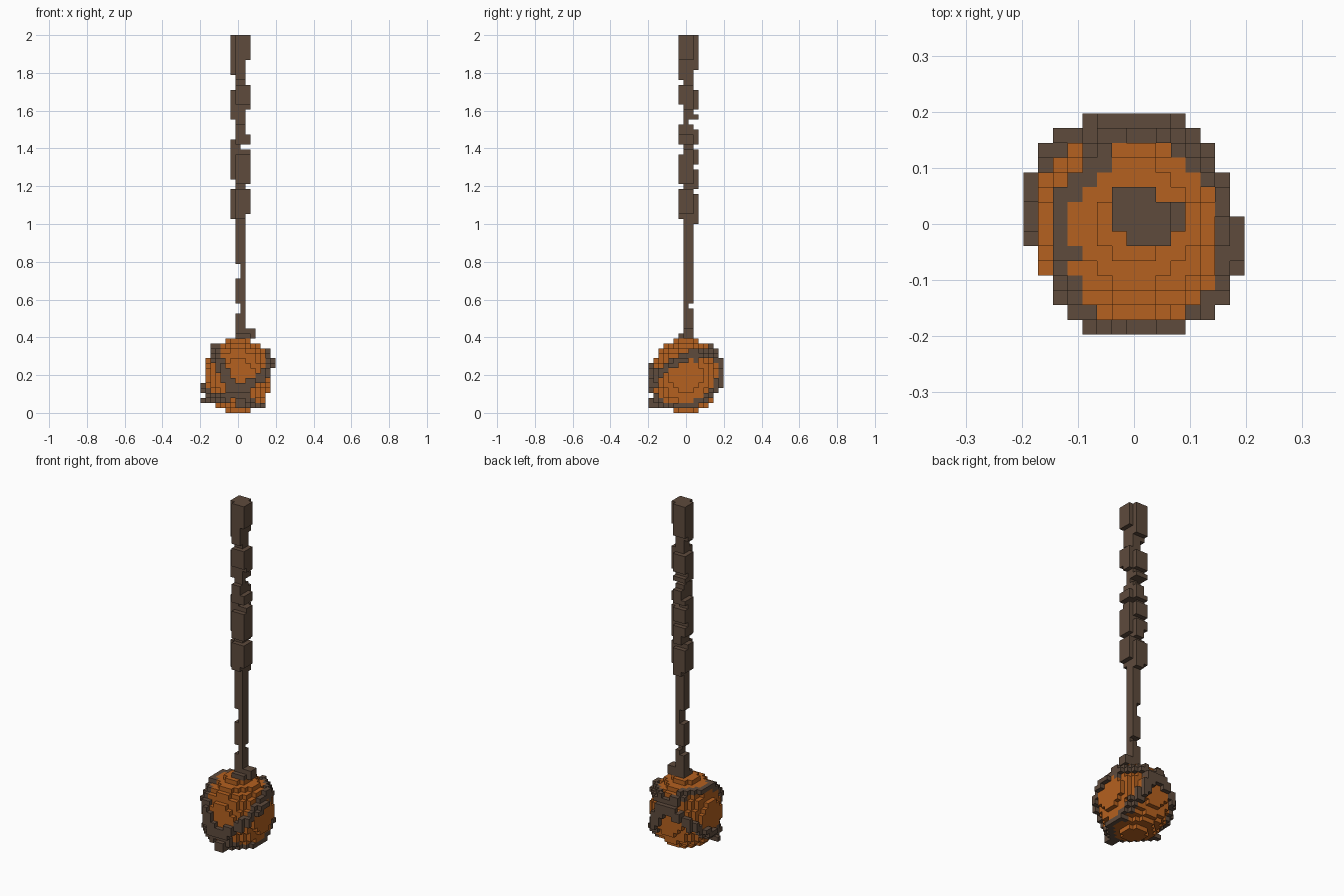
import bpy, bmesh
from mathutils import Vector

cube = bpy.data.objects.get("Cube")
if cube:
    bpy.data.objects.remove(cube)

S = 2 / 76          # edge of one cell
MID = 7             # centre cell of the ball in x, y and z


def material(name, rgb):
    m = bpy.data.materials.new(name)
    m.use_nodes = True
    m.diffuse_color = (*rgb, 1)
    m.node_tree.nodes["Principled BSDF"].inputs["Base Color"].default_value = (*rgb, 1)
    return m


orange = material("orange", (0.46, 0.119, 0.014))
brown = material("dark brown", (0.112, 0.07, 0.046))

# Each direction with two axes spanning the face, ordered so the face looks outward
SIDES = []
for a in range(3):
    for sign in (1, -1):
        n, u, v = (Vector([float(i == (a + k) % 3) for i in range(3)]) for k in range(3))
        SIDES.append((n * sign, u if sign > 0 else v, v if sign > 0 else u))


def build_cells(name, cells, mat):
    """Block object made of the outer faces of a set of grid cells."""
    bm = bmesh.new()
    for c in cells:
        centre = Vector(c)
        for n, u, v in SIDES:
            if tuple(int(i) for i in centre + n) in cells:
                continue
            mid = centre + n / 2 + Vector((-MID, -MID, 0.5))
            ring = [mid - u / 2 - v / 2, mid + u / 2 - v / 2,
                    mid + u / 2 + v / 2, mid - u / 2 + v / 2]
            bm.faces.new([bm.verts.new(p * S) for p in ring])
    bmesh.ops.remove_doubles(bm, verts=bm.verts, dist=S / 100)
    mesh = bpy.data.meshes.new(name)
    bm.to_mesh(mesh)
    bm.free()
    mesh.materials.append(mat)
    obj = bpy.data.objects.new(name, mesh)
    bpy.context.collection.objects.link(obj)
    return obj


def box(x0, x1, y0, y1, z0, z1):
    return {(x, y, z) for x in range(x0, x1 + 1)
            for y in range(y0, y1 + 1) for z in range(z0, z1 + 1)}


def ellipsoid(a, c):
    return {p for p in box(0, 14, 0, 14, 0, 14)
            if ((p[0] - MID) ** 2 + (p[1] - MID) ** 2) / a ** 2 + (p[2] - MID) ** 2 / c ** 2 <= 1}


# Ball
ball = ellipsoid(6.9, 7.5)
build_cells("ball", ball, orange)

# Two tilted straps crossing at the front and back
shell = {p for p in ellipsoid(7.9, 8.4) - ball if 1 <= p[2] <= 13}


def strap(normal):
    n = Vector(normal).normalized()
    return {p for p in shell if abs((Vector(p) - Vector((MID,) * 3)).dot(n)) < 1.05}


rising = strap((-0.55, -0.45, 1))
steep = strap((1.33, -0.455, 1)) - rising
build_cells("rising_strap", rising, brown)
build_cells("steep_strap", steep, brown)

# Loose strap ends
ends = box(7, 8, 0, 3, 1, 2) | box(0, 1, 6, 6, 2, 2)
build_cells("strap_ends", ends - ball - rising - steep, brown)

# Handle shaft with its notches, and the collar on the ball
shaft = box(7, 8, 7, 8, 15, 75)
shaft -= box(7, 7, 7, 8, 27, 29) | box(7, 7, 7, 8, 20, 21)
shaft -= box(8, 8, 8, 8, 21, 21) | box(8, 8, 7, 8, 53, 53)
shaft -= box(7, 8, 8, 8, 58, 58)
collar = box(9, 10, 7, 8, 15, 16) | box(7, 9, 6, 6, 15, 15)
build_cells("handle", shaft | collar, brown)

# Worn grip wrapping: height ranges still covered on each side of the shaft
WRAP = {
    "left": [(68, 75), (59, 64), (47, 54), (39, 44)],
    "right": [(71, 75), (61, 65), (54, 55), (50, 52), (46, 49), (40, 44)],
    "front": [(67, 75), (62, 65), (54, 57), (46, 51), (39, 44)],
    "back": [(69, 75), (61, 64), (59, 59), (54, 56), (50, 52), (45, 48), (38, 43)],
}


def covered(side, z):
    return any(a <= z <= b for a, b in WRAP[side])


wrap = set()
for x, y, z in box(6, 9, 6, 9, 38, 75):
    sides = [{6: "left", 9: "right"}.get(x), {6: "front", 9: "back"}.get(y)]
    sides = [s for s in sides if s]
    if sides and (x, y) not in ((6, 6), (9, 9)) and all(covered(s, z) for s in sides):
        wrap.add((x, y, z))
build_cells("grip_wrap", wrap, brown)
